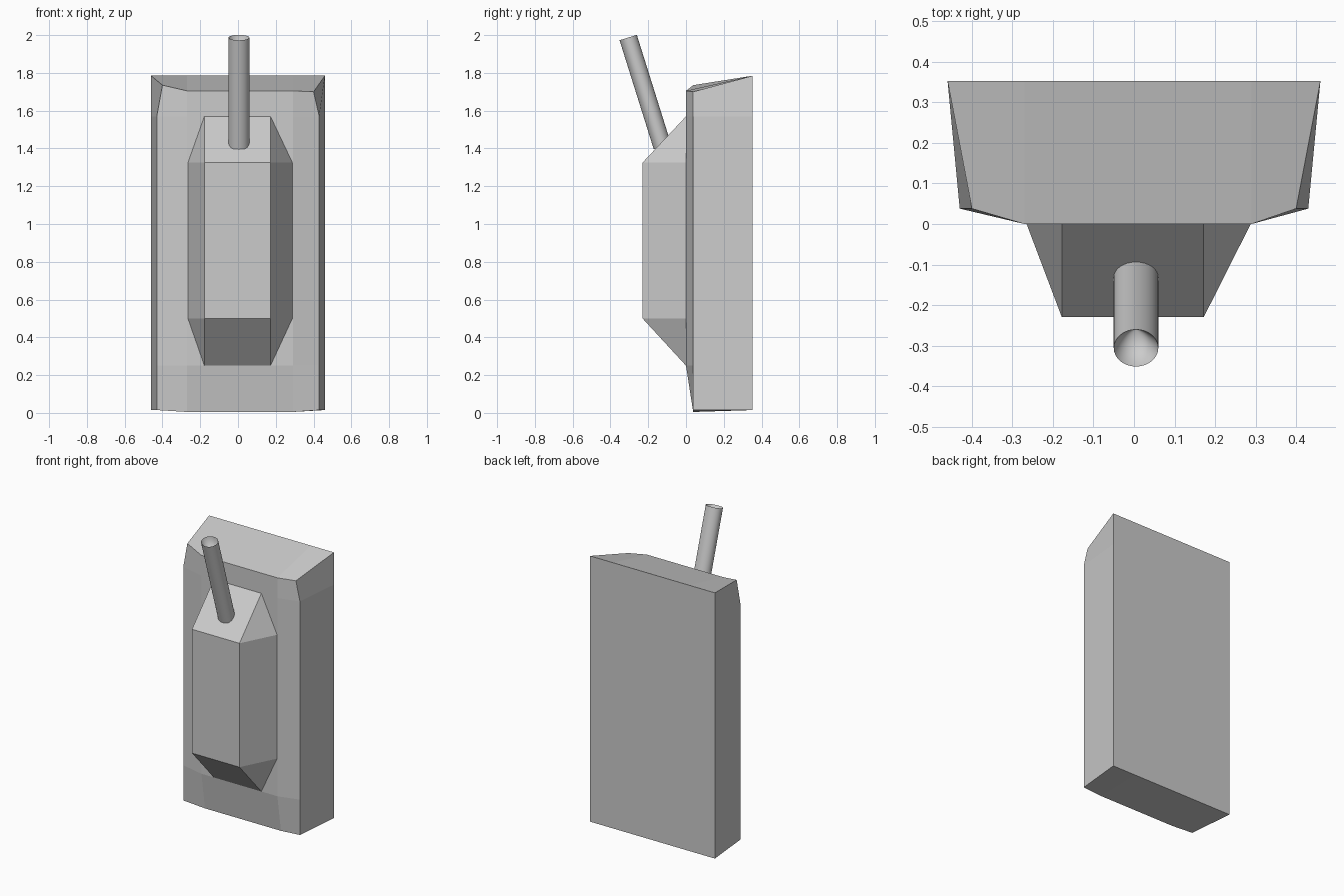
import bpy, bmesh
from math import radians
from mathutils import Vector

if "Cube" in bpy.data.objects:
    bpy.data.objects.remove(bpy.data.objects["Cube"])


def finish(bm, name):
    bmesh.ops.recalc_face_normals(bm, faces=bm.faces)
    me = bpy.data.meshes.new(name)
    bm.to_mesh(me)
    bm.free()
    ob = bpy.data.objects.new(name, me)
    bpy.context.collection.objects.link(ob)
    return ob


# Case: faceted front grid joined to a flat rectangular back
def make_case():
    bm = bmesh.new()
    xs, zs = (-0.43, -0.27, 0.29, 0.43), (0.005, 0.25, 1.57, 1.705)
    back_x, back_z = (-0.46, -0.27, 0.29, 0.46), (0.015, 0.25, 1.57, 1.785)
    front, back = {}, {}
    for i in range(4):
        for j in range(4):
            outer = i in (0, 3)
            x, z = xs[i], zs[j]
            y = 0.038 if outer or j == 0 else 0
            if outer and j == 3:            # clipped top corners
                x = 0.40 if i == 3 else -0.40
                z = 1.735 if i == 0 else 1.70
            if outer and j == 0:
                z = 0.015
            front[i, j] = bm.verts.new((x, y, z))
            back[i, j] = bm.verts.new((back_x[i], 0.353, back_z[j]))
    for i in range(3):
        for j in range(3):
            for g in (front, back):
                bm.faces.new((g[i, j], g[i+1, j], g[i+1, j+1], g[i, j+1]))
    ring = [(i, 0) for i in range(3)] + [(3, j) for j in range(3)]
    ring += [(i, 3) for i in (3, 2, 1)] + [(0, j) for j in (3, 2, 1)]
    for a, b in zip(ring, ring[1:] + ring[:1]):
        bm.faces.new((front[a], front[b], back[b], back[a]))
    return finish(bm, "case")


# Front pack: octagonal base tapering to a rectangular face
def make_pack():
    bm = bmesh.new()
    for x, wide in ((-0.178, -0.265), (0.172, 0.288)):
        for z, tip in ((0.50, 0.25), (1.325, 1.57)):
            bm.verts.new((x, -0.23, z))
            bm.verts.new((wide, 0, z))
            bm.verts.new((x, 0, tip))
    bmesh.ops.convex_hull(bm, input=bm.verts)
    hidden = [f for f in bm.faces if all(v.co.y > -0.001 for v in f.verts)]
    bmesh.ops.delete(bm, geom=hidden, context='FACES')
    bmesh.ops.dissolve_limit(bm, angle_limit=radians(1), verts=bm.verts, edges=bm.edges)
    return finish(bm, "front_pack")


# Leaning tube with a conical hollow in its top
def make_tube():
    bm = bmesh.new()
    a, b = Vector((0.005, -0.125, 1.41)), Vector((0.005, -0.306, 1.987))
    h = (b - a).length
    bmesh.ops.create_cone(bm, cap_ends=True, segments=32, radius1=0.055,
                          radius2=0.055, depth=h)
    top = [f for f in bm.faces if f.calc_center_median().z > h / 2 - 0.001]
    apex = bmesh.ops.poke(bm, faces=top)['verts'][0]
    apex.co.z -= 0.15
    for v in bm.verts:
        v.co.y *= 0.87
    ob = finish(bm, "tube")
    ob.location = (a + b) / 2
    d = b - a
    ob.rotation_euler = (Vector((d.y, d.z)).angle_signed(Vector((0, 1))) * -1, 0, 0)
    ob.rotation_euler.x = abs(ob.rotation_euler.x)
    bpy.context.view_layer.objects.active = ob
    ob.select_set(True)
    bpy.ops.object.shade_smooth_by_angle(angle=radians(40))


make_case()
make_pack()
make_tube()
